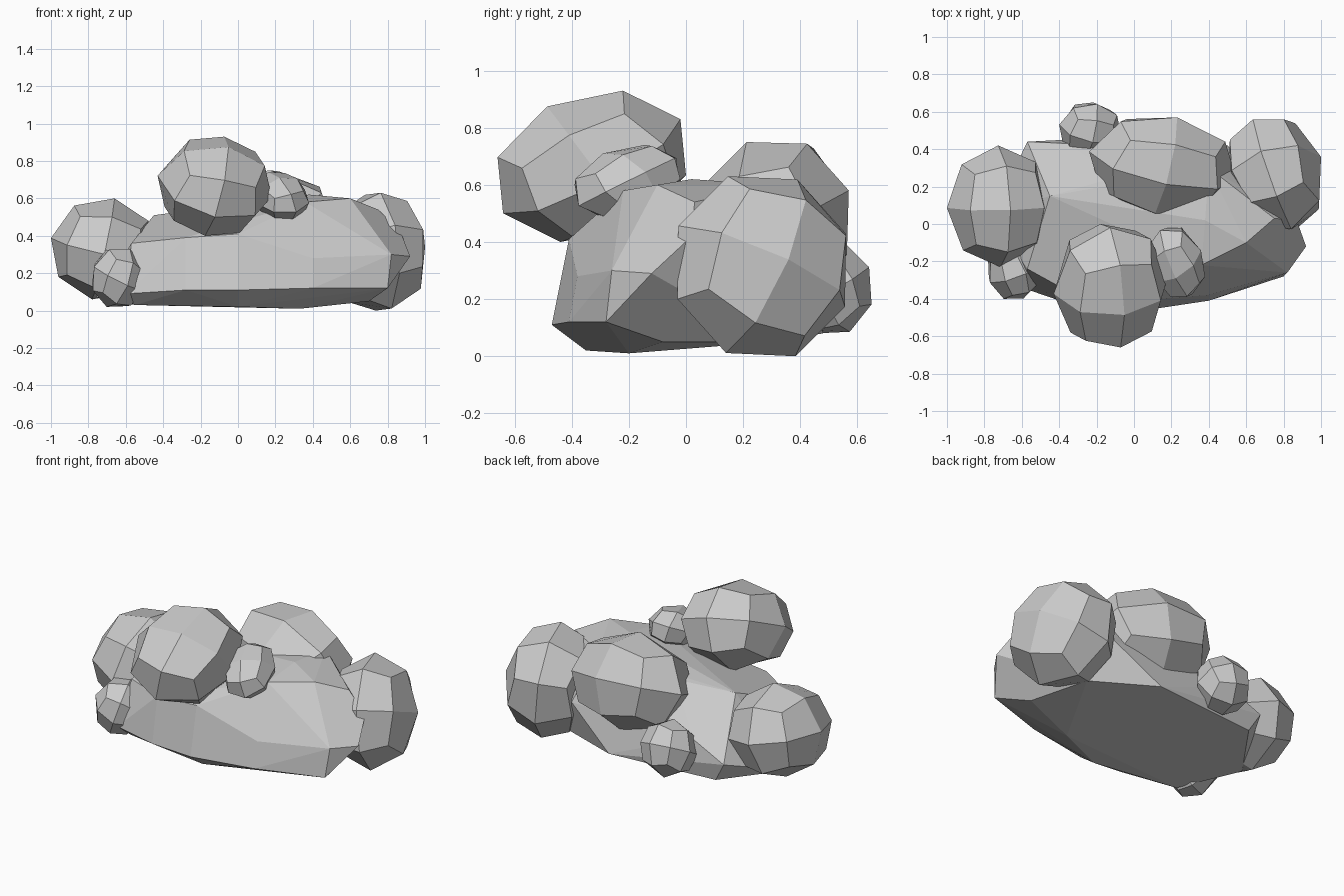
import bpy
import bmesh
from math import radians
from mathutils import Euler, Vector

cube = bpy.data.objects.get("Cube")
if cube:
    bpy.data.objects.remove(cube, do_unlink=True)

stone = bpy.data.materials.new("grey stone")
stone.use_nodes = True
colour = (0.6, 0.6, 0.6, 1)
stone.diffuse_color = colour
stone.node_tree.nodes["Principled BSDF"].inputs["Base Color"].default_value = colour


def finish(name, bm):
    """Turn a bmesh into a flat-shaded stone object."""
    bmesh.ops.recalc_face_normals(bm, faces=bm.faces)
    mesh = bpy.data.meshes.new(name)
    bm.to_mesh(mesh)
    bm.free()
    mesh.materials.append(stone)
    obj = bpy.data.objects.new(name, mesh)
    bpy.context.collection.objects.link(obj)
    return obj


def boulder(name, low, high, tilt, stretch=(1, 1, 1)):
    """Rounded cube of quads, tilted, then fitted between two corners."""
    bm = bmesh.new()
    bmesh.ops.create_cube(bm, size=2)
    bmesh.ops.subdivide_edges(bm, edges=bm.edges[:], cuts=1, use_grid_fill=True)
    turn = Euler([radians(a) for a in tilt]).to_matrix()
    for v in bm.verts:
        v.co = turn @ (v.co.normalized() * Vector(stretch))
    for axis in range(3):
        values = [v.co[axis] for v in bm.verts]
        start, span = min(values), max(values) - min(values)
        for v in bm.verts:
            ratio = (v.co[axis] - start) / span
            v.co[axis] = low[axis] + ratio * (high[axis] - low[axis])
    return finish(name, bm)


# Long slab with a steep front: underside, rim and crown joined by a convex hull
underside = [(-.76, .05, .07), (-.55, -.28, .03), (0, -.35, .02), (.33, -.2, .01),
             (.7, -.08, .05), (.6, .3, .05), (.2, .48, .08), (-.5, .42, .08)]
rim = [(-.6, -.34, .09), (-.28, -.45, .11), (0, -.47, .11), (.4, -.41, .12),
       (.8, -.28, .12), (.82, -.26, .3), (.92, -.12, .29), (.87, .02, .42),
       (.4, -.38, .28), (-.57, .44, .2), (-.35, .43, .3), (.5, .42, .3)]
crown = [(-.57, -.24, .36), (-.28, -.4, .39), (0, -.41, .41), (.36, -.22, .58),
         (.6, -.1, .6), (.38, .02, .62), (.75, .03, .54), (.4, .3, .6),
         (-.1, .25, .54), (-.45, .15, .51)]
slab = bmesh.new()
for point in underside + rim + crown:
    slab.verts.new(point)
bmesh.ops.convex_hull(slab, input=slab.verts[:])
loose = [v for v in slab.verts if not v.link_faces]
bmesh.ops.delete(slab, geom=loose, context="VERTS")
bmesh.ops.dissolve_limit(slab, angle_limit=radians(4),
                         verts=slab.verts[:], edges=slab.edges[:])
finish("base_slab", slab)

# Large boulders resting on and around the slab
boulder("front_boulder", (-.43, -.66, .4), (.18, 0, .93), (33, 12, 8), (1, 1.15, .95))
boulder("right_boulder", (-1, -.23, .06), (-.44, .42, .6), (5, 12, 2), (.9, 1.1, .9))
boulder("left_boulder", (.5, -.03, 0), (1, .56, .63), (-25, -5, 20), (.9, 1.1, 1.1))
boulder("back_boulder", (-.24, .05, .2), (.55, .57, .75), (20, 8, -12), (1.3, 1, .95))

# Small stones in the gaps
boulder("back_pebble", (-.4, .36, .08), (-.07, .65, .4), (25, 10, -10))
boulder("front_pebble", (-.78, -.4, .02), (-.5, -.1, .33), (15, 20, 25))
boulder("top_pebble", (.07, -.39, .48), (.38, -.02, .74), (30, -15, 22), (1, 1.3, .9))
